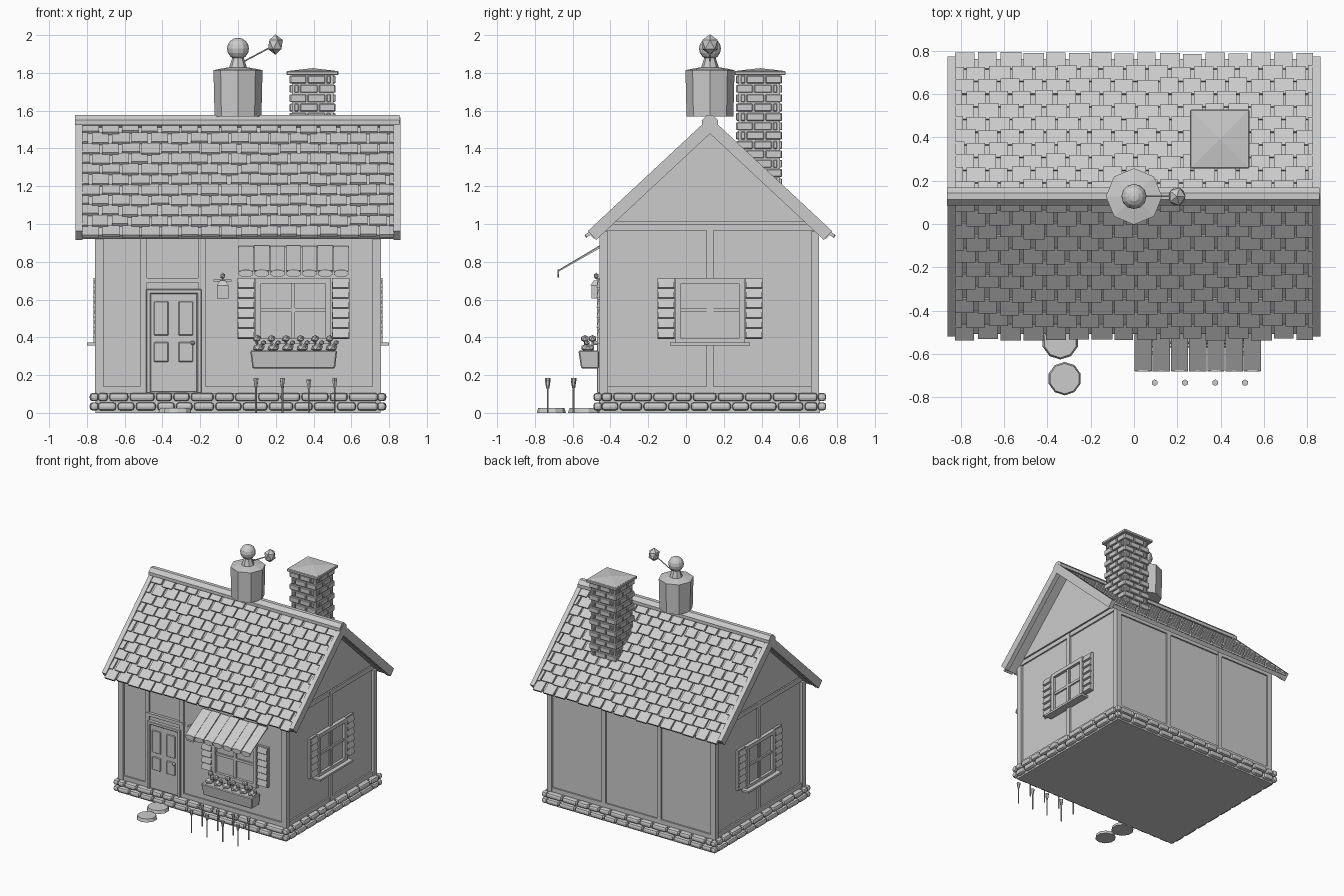
import bpy, bmesh, math, random
from mathutils import Matrix, Vector

if "Cube" in bpy.data.objects:
    bpy.data.objects.remove(bpy.data.objects["Cube"])

random.seed(4)
I = Matrix.Identity(4)
T = Matrix.Translation


def frame(o, x, y, z):
    m = Matrix((x, y, z)).transposed().to_4x4()
    m.translation = Vector(o)
    return m


class Part:
    """Collects simple shapes into one named object."""
    def __init__(self, name):
        self.name, self.bm = name, bmesh.new()

    def box(self, x0, x1, y0, y1, z0, z1, m=I):
        s = Matrix.Diagonal((x1 - x0, y1 - y0, z1 - z0, 1))
        c = T(((x0 + x1) / 2, (y0 + y1) / 2, (z0 + z1) / 2))
        return bmesh.ops.create_cube(self.bm, size=1, matrix=m @ c @ s)['verts']

    def cyl(self, p, q, r, r2=None, n=8, turn=0):
        p, q = Vector(p), Vector(q)
        d = q - p
        m = T((p + q) / 2) @ d.to_track_quat('Z', 'Y').to_matrix().to_4x4() @ Matrix.Rotation(turn, 4, 'Z')
        bmesh.ops.create_cone(self.bm, cap_ends=True, segments=n, radius1=r,
                              radius2=r if r2 is None else r2, depth=d.length, matrix=m)

    def ball(self, p, sx, sy, sz, sub=1, m=I):
        bmesh.ops.create_icosphere(self.bm, subdivisions=sub, radius=1,
                                   matrix=m @ T(p) @ Matrix.Diagonal((sx, sy, sz, 1)))

    def prism(self, yz, x0, x1):
        a, b = ([self.bm.verts.new((x, y, z)) for y, z in yz] for x in (x0, x1))
        self.bm.faces.new(a)
        self.bm.faces.new(b)
        for i in range(len(a)):
            j = i - 1
            self.bm.faces.new((a[i], a[j], b[j], b[i]))

    def done(self, bevel=0, seg=1):
        bmesh.ops.recalc_face_normals(self.bm, faces=self.bm.faces)
        me = bpy.data.meshes.new(self.name)
        self.bm.to_mesh(me)
        self.bm.free()
        ob = bpy.data.objects.new(self.name, me)
        bpy.context.collection.objects.link(ob)
        if bevel:
            b = ob.modifiers.new("bevel", 'BEVEL')
            b.width, b.segments = bevel, seg
        return ob


CY = 0.127
FRONT = frame((0, -0.44, 0), (1, 0, 0), (0, -1, 0), (0, 0, 1))
BACK = frame((0, 0.69, 0), (1, 0, 0), (0, 1, 0), (0, 0, 1))
SIDES = [frame((s * 0.735, 0, 0), (0, 1, 0), (s, 0, 0), (0, 0, 1)) for s in (1, -1)]

# plaster walls and gable panels
p = Part("walls")
p.prism([(-0.44, 0.1), (0.69, 0.1), (0.69, 0.96), (CY, 1.49), (-0.44, 0.96)], -0.735, 0.735)
p.done()
p = Part("gable_panels")
for s in (1, -1):
    p.prism([(-0.39, 1.01), (0.645, 1.01), (CY, 1.5)], s * 0.72, s * 0.748)
p.done()

# foundation with two courses of rounded stones
p = Part("foundation")
p.box(-0.755, 0.755, -0.46, 0.71, 0, 0.105)
p.done()
p = Part("foundation_stones")
for row, z in enumerate((0.012, 0.062)):
    for a, b, m in ((-0.745, 0.745, FRONT), (-0.745, 0.745, BACK),
                    (-0.45, 0.7, SIDES[0]), (-0.45, 0.7, SIDES[1])):
        x = a
        while x < b - 0.03:
            e = min(x + random.uniform(0.09, 0.15) * (0.6 if x == a and row else 1), b)
            if b - e < 0.05:
                e = b
            p.box(x + 0.004, e - 0.004, 0.0, 0.05, z, z + 0.044, m)
            x = e
    for x in (-0.76, 0.76):
        for y in (-0.467, 0.72):
            p.box(x - 0.022, x + 0.022, y - 0.022, y + 0.022, z, z + 0.044)
p.done(0.016, 2)

# timber frame
p = Part("timber_frame")
for x in (-0.735, 0.735):
    for y in (-0.435, 0.683):
        p.box(x - 0.022, x + 0.022, y - 0.022, y + 0.022, 0.1, 0.96)
for m, xs in ((FRONT, ()), (BACK, (-0.25, 0.25))):
    for x in xs:
        p.box(x - 0.018, x + 0.018, -0.01, 0.014, 0.1, 0.96, m)
    for z in (0.105, 0.925):
        p.box(-0.73, 0.73, -0.01, 0.012, z, z + 0.035, m)
for x in (-0.5, -0.19):
    p.box(x - 0.018, x + 0.018, -0.01, 0.016, 0.1, 0.95, FRONT)
p.box(-0.51, -0.17, -0.01, 0.022, 0.69, 0.715, FRONT)
for m in SIDES:
    p.box(CY - 0.018, CY + 0.018, -0.01, 0.014, 0.1, 1.0, m)
    for z in (0.105, 0.965):
        p.box(-0.43, 0.68, -0.01, 0.012, z, z + 0.035, m)
p.done()

# roof decks, edge boards and shingles: local axes are x, down slope, outward
c, s = math.cos(math.radians(43)), math.sin(math.radians(43))
deck, boards, tiles = Part("roof_deck"), Part("edge_boards"), Part("shingles")
for g in (-1, 1):
    m = frame((0, CY, 1.56), (1, 0, 0), (0, g * c, -s), (0, g * s, c))
    deck.box(-0.83, 0.83, 0, 0.885, -0.05, -0.02, m)
    for x in (-0.842, 0.842):
        boards.box(x - 0.018, x + 0.018, 0, 0.88, -0.06, 0.004, m)
    for r in range(11):
        x = -0.825 - (0.0525 if r % 2 else 0)
        while x < 0.82:
            w = random.uniform(0.084, 0.097)
            a, b = max(x, -0.825), min(x + w, 0.825)
            t = m @ T((0, 0.02 + r * 0.08, -0.022)) @ Matrix.Rotation(0.13, 4, 'X')
            if b - a > 0.015:
                tiles.box(a, b, 0, 0.086 + random.uniform(-0.008, 0.006), -0.006, 0.011, t)
            x += 0.105
deck.done()
boards.done()
tiles.done()
p = Part("ridge_cap")
p.prism([(CY - 0.042, 1.525), (CY - 0.042, 1.55), (CY - 0.015, 1.578), (CY + 0.015, 1.578),
         (CY + 0.042, 1.55), (CY + 0.042, 1.525)], -0.862, 0.855)
p.done()

# brick chimney: core, staggered bricks, sloped cap
p = Part("chimney_core")
p.box(0.285, 0.505, 0.277, 0.497, 1.15, 1.79)
p.done()
p = Part("chimney_bricks")
for r in range(12):
    z = 1.20 + r * 0.0495
    for k in range(4):
        m = T((0.395, 0.387, z)) @ Matrix.Rotation(k * math.pi / 2, 4, 'Z')
        cuts = (-0.123, -0.03, 0.07, 0.1) if (r + k) % 2 else (-0.1, -0.07, 0.03, 0.123)
        for a, b in zip(cuts, cuts[1:]):
            p.box(a + 0.004, b - 0.004, -0.122, -0.1, 0, 0.041, m)
p.done(0.004)
p = Part("chimney_cap")
p.box(0.258, 0.532, 0.257, 0.527, 1.788, 1.81)
p.cyl((0.395, 0.392, 1.81), (0.395, 0.392, 1.825), 0.185, 0, 4, math.pi / 4)
p.done(0.004)

# octagonal turret with ball finial, rod and bud
p = Part("ridge_turret")
p.cyl((0, CY, 1.57), (0, CY, 1.815), 0.124, 0.13)
p.cyl((0, CY, 1.815), (0, CY, 1.828), 0.128, 0.06)
p.done()
p = Part("finial")
p.cyl((0, CY, 1.82), (0, CY, 1.88), 0.05, 0.03)
bmesh.ops.create_uvsphere(p.bm, u_segments=12, v_segments=8, radius=0.058, matrix=T((0, CY, 1.928)))
p.cyl((0.03, CY, 1.86), (0.18, CY, 1.94), 0.004, n=6)
p.done()
p = Part("finial_bud")
p.ball((0.198, CY, 1.95), 0.044, 0.048, 0.054)
p.done()

# door with raised panels and knob
p = Part("door")
p.box(-0.465, -0.215, 0, 0.022, 0.11, 0.635, FRONT)
for x in (-0.475, -0.205):
    p.box(x - 0.012, x + 0.012, 0, 0.032, 0.105, 0.655, FRONT)
p.box(-0.487, -0.193, 0, 0.032, 0.63, 0.655, FRONT)
for x in (-0.445, -0.315):
    for z0, z1 in ((0.41, 0.59), (0.27, 0.375)):
        p.box(x, x + 0.077, 0.015, 0.03, z0, z1, FRONT)
p.ball((-0.24, 0.038, 0.37), 0.015, 0.018, 0.015, 1, FRONT)
p.done(0.004)

# wall lantern
p = Part("lantern")
p.box(-0.13, -0.035, 0, 0.02, 0.695, 0.706, FRONT)
p.box(-0.112, -0.05, 0.01, 0.06, 0.605, 0.675, FRONT)
p.cyl((-0.081, -0.475, 0.675), (-0.081, -0.475, 0.7), 0.045, 0.02, 4, math.pi / 4)
p.ball((-0.081, 0.035, 0.725), 0.014, 0.014, 0.018, 1, FRONT)
p.done()


# windows with shutters
def window(name, m, u, w, sill):
    p = Part(name)
    z0, z1, h = 0.365, 0.715, w / 2
    p.box(u - h + .01, u + h - .01, -0.01, 0.008, z0, z1, m)
    for e in (-1, 1):
        a = u + e * (h - 0.015)
        p.box(a - 0.015, a + 0.015, 0, 0.03, z0, z1, m)
        b = u + e * (h + 0.05)
        p.box(b - 0.046, b + 0.046, 0, 0.018, 0.39, 0.715, m)
        for i in range(6):
            t = m @ T((b, 0.02, 0.42 + i * 0.053)) @ Matrix.Rotation(0.25, 4, 'X')
            p.box(-0.042, 0.042, -0.008, 0.008, -0.024, 0.022, t)
    for z in (z0, z1 - 0.03):
        p.box(u - h, u + h, 0, 0.03, z, z + 0.03, m)
    p.box(u - 0.01, u + 0.01, 0, 0.02, z0, z1, m)
    p.box(u - h, u + h, 0, 0.02, 0.535, 0.555, m)
    if sill:
        p.box(u - h - 0.03, u + h + 0.03, 0, 0.065, 0.357, 0.373, m)
    p.done()


window("front_window", FRONT, 0.293, 0.4, False)
window("right_window", SIDES[0], CY, 0.365, True)
window("left_window", SIDES[1], CY, 0.365, True)

# striped awning with scalloped edge
p = Part("awning")
ang = math.atan2(0.115, 0.22)
am = T((0, -0.455, 0.878)) @ Matrix.Rotation(ang, 4, 'X')
for i in range(7):
    x = 0.002 + i * 0.084
    p.box(x, x + 0.08, -0.25, 0, -0.005 + 0.004 * (i % 2), 0.005 + 0.004 * (i % 2), am)
    p.cyl((x + 0.04, -0.673, 0.738), (x + 0.04, -0.681, 0.738), 0.04, n=10)
for v in p.bm.verts:
    if v.co.z < 0.78 and v.co.y < -0.6705 and v.co.y > -0.683:
        v.co.z = 0.738 + (v.co.z - 0.738) * 0.5
p.done()

# flower box, tapered to the bottom, with leaves and blooms
p = Part("flower_box")
for v in p.box(0.065, 0.525, 0.02, 0.13, 0.235, 0.33, FRONT):
    if v.co.z < 0.3:
        v.co.x = 0.295 + (v.co.x - 0.295) * 0.95
        v.co.y += 0.015 if v.co.y < -0.5 else 0
p.done(0.006)
p = Part("box_flowers")
for i in range(6):
    x = 0.1 + i * 0.077
    p.ball((x + 0.01, 0.08, 0.345), 0.035, 0.04, 0.022, 1, FRONT)
    d = 0.02 * (-1) ** i
    p.cyl((x, -0.515 + d, 0.33), (x, -0.515 + d, 0.39), 0.005, n=5)
    p.ball((x, 0.075 - d, 0.393), 0.023, 0.023, 0.02, 1, FRONT)
    p.ball((x + 0.035, 0.085, 0.372), 0.016, 0.016, 0.014, 1, FRONT)
p.done()

# garden flowers and stepping stones
p = Part("garden_flowers")
for x in (0.095, 0.235, 0.375, 0.512):
    for y in (-0.732, -0.595):
        top = random.uniform(0.17, 0.19)
        p.cyl((x, y, 0), (x, y, top - 0.03), 0.005, n=5)
        p.cyl((x, y, top - 0.045), (x, y, top), 0.008, 0.015, 6)
p.done()
p = Part("stepping_stones")
p.cyl((-0.32, -0.713, 0), (-0.32, -0.713, 0.025), 0.077, 0.07, 10)
p.cyl((-0.34, -0.54, 0), (-0.34, -0.54, 0.025), 0.085, 0.077, 10)
p.done()
